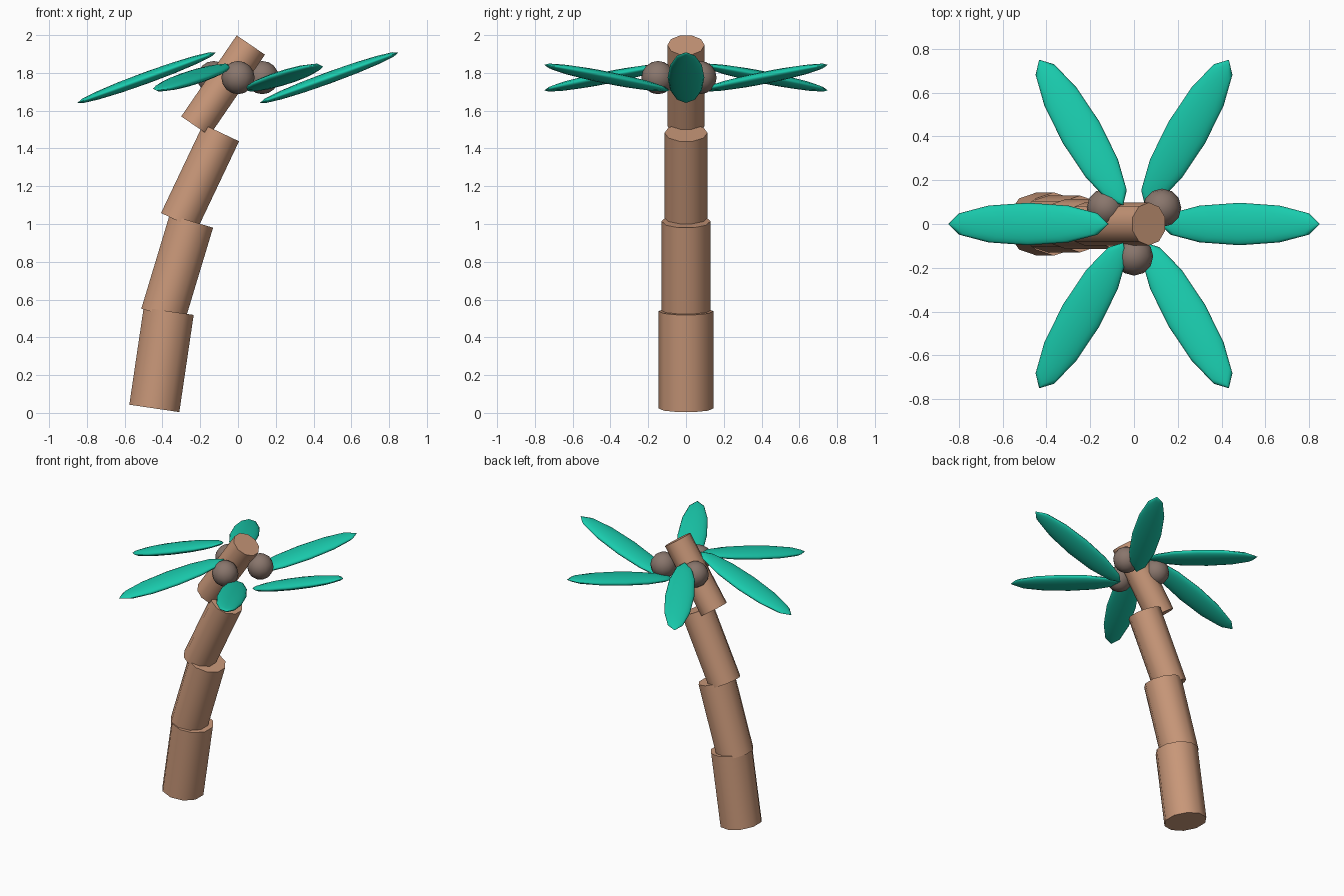
import bpy
from math import radians, cos, sin

if "Cube" in bpy.data.objects:
    bpy.data.objects.remove(bpy.data.objects["Cube"])


def material(name, rgb):
    m = bpy.data.materials.new(name)
    m.diffuse_color = (*rgb, 1)
    m.use_nodes = True
    m.node_tree.nodes["Principled BSDF"].inputs["Base Color"].default_value = m.diffuse_color
    return m


BARK = material("bark", (0.58, 0.31, 0.19))
GREEN = material("leaf_green", (0.01, 0.6, 0.42))
HUSK = material("husk", (0.25, 0.18, 0.15))


def finish(name, mat, smooth_angle):
    ob = bpy.context.object
    ob.name = name
    ob.data.materials.append(mat)
    bpy.ops.object.shade_smooth_by_angle(angle=radians(smooth_angle))
    return ob


# Trunk: four overlapping cylinders, thinner and more tilted towards the top
segments = [  # centre x, centre z, radius, tilt
    (-0.405, 0.281, 0.145, 8.4),
    (-0.322, 0.766, 0.130, 16.8),
    (-0.201, 1.248, 0.114, 25.4),
    (-0.079, 1.733, 0.098, 34.4),
]
for i, (x, z, r, tilt) in enumerate(segments):
    bpy.ops.mesh.primitive_cylinder_add(vertices=10, radius=r, depth=0.52,
                                        location=(x, 0, z),
                                        rotation=(0, radians(tilt), 0))
    finish(f"trunk_segment_{i + 1}", BARK, 45).scale.x = 0.97

# Crown: six flattened leaves, pitched so that the +x side rises
CROWN_Z = 1.775
for i in range(6):
    a = radians(60 * i)
    bpy.ops.mesh.primitive_uv_sphere_add(
        segments=12, ring_count=8, radius=1,
        location=(0.483 * cos(a), 0.483 * sin(a), CROWN_Z),
        rotation=(0, -radians(20) * cos(a), a))
    finish(f"leaf_{i + 1}", GREEN, 60).scale = (0.39, 0.097, 0.031)

# Three coconuts around the top of the trunk
for i in range(3):
    a = radians(30 + 120 * i)
    bpy.ops.mesh.primitive_uv_sphere_add(
        segments=12, ring_count=8, radius=0.088,
        location=(0.148 * cos(a), 0.148 * sin(a), CROWN_Z))
    finish(f"coconut_{i + 1}", HUSK, 60)
